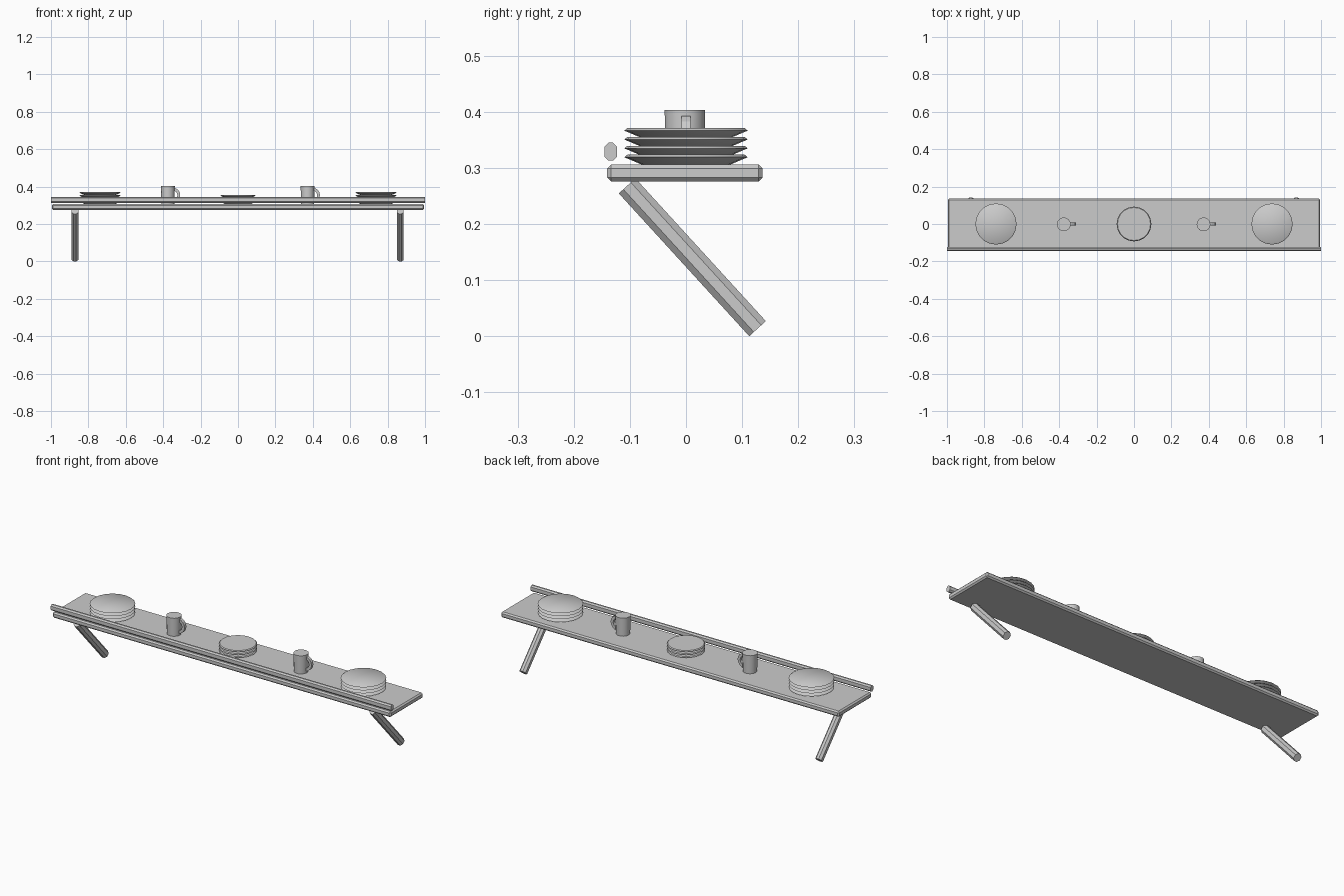
import bpy, bmesh, math
from mathutils import Vector, Matrix

if "Cube" in bpy.data.objects:
    bpy.data.objects.remove(bpy.data.objects["Cube"])


def make_object(name, bm, smooth=False):
    bmesh.ops.recalc_face_normals(bm, faces=bm.faces)
    mesh = bpy.data.meshes.new(name)
    bm.to_mesh(mesh)
    bm.free()
    obj = bpy.data.objects.new(name, mesh)
    bpy.context.collection.objects.link(obj)
    if smooth:
        bpy.context.view_layer.objects.active = obj
        obj.select_set(True)
        bpy.ops.object.shade_smooth_by_angle(angle=math.radians(40))
        obj.select_set(False)
    return obj


def bevelled_box(name, size, matrix, bevel, axis=None):
    """Box with chamfered edges; axis limits the chamfer to edges along it."""
    bm = bmesh.new()
    bmesh.ops.create_cube(bm, size=1)
    bmesh.ops.scale(bm, vec=size, verts=bm.verts)
    edges = [e for e in bm.edges if axis is None
             or abs((e.verts[0].co - e.verts[1].co)[axis]) > 1e-5]
    bmesh.ops.bevel(bm, geom=edges, offset=bevel, segments=1, affect='EDGES')
    bm.transform(matrix)
    return make_object(name, bm)


def lathe(name, profile, location, sides):
    bm = bmesh.new()
    rings = []
    for r, z in profile:
        rings.append([bm.verts.new((location[0] + r * math.cos(2 * math.pi * i / sides),
                                    location[1] + r * math.sin(2 * math.pi * i / sides),
                                    location[2] + z)) for i in range(sides)])
    for a, b in zip(rings, rings[1:]):
        for i in range(sides):
            j = (i + 1) % sides
            bm.faces.new((a[i], a[j], b[j], b[i]))
    bm.faces.new(rings[0])
    bm.faces.new(rings[-1])
    return make_object(name, bm, True)


def mug_handle(name, x, z):
    """Half ring with a square section."""
    bm = bmesh.new()
    steps, t, prev = 8, 0.008, None
    for k in range(steps + 1):
        a = math.pi / 2 - math.pi * k / steps
        ring = [bm.verts.new((x + r * math.cos(a), y, z + r * math.sin(a)))
                for r, y in ((0.024, -t), (0.039, -t), (0.039, t), (0.024, t))]
        if prev:
            for i in range(4):
                j = (i + 1) % 4
                bm.faces.new((prev[i], prev[j], ring[j], ring[i]))
        else:
            bm.faces.new(ring)
        prev = ring
    bm.faces.new(prev)
    return make_object(name, bm)


TOP = 0.306

# Shelf board and front rail
bevelled_box("shelf_board", (1.99, 0.277, 0.03),
             Matrix.Translation((0, -0.002, 0.291)), 0.007)
bevelled_box("front_rail", (2.0, 0.022, 0.032),
             Matrix.Translation((0, -0.134, 0.329)), 0.007, axis=0)

# Slanted struts
start, end = Vector((0, -0.105, 0.268)), Vector((0, 0.1275, 0.0135))
rot = Matrix.Rotation(math.atan2(-(end - start).y, (end - start).z), 4, 'X')
for side, x in (("left", -0.872), ("right", 0.868)):
    mid = (start + end) / 2 + Vector((x, 0, 0))
    bevelled_box("strut_" + side, (0.036, 0.04, (end - start).length),
                 Matrix.Translation(mid) @ rot, 0.011, axis=2)

# Plate stacks
for label, x, radius, count in (("left", -0.738, 0.11, 4),
                                ("middle", 0, 0.093, 3),
                                ("right", 0.738, 0.11, 4)):
    for i in range(count):
        lathe(f"plate_{label}_{i + 1}",
              [(radius * 0.72, 0), (radius, 0.013), (radius * 0.95, 0.0175)],
              (x, 0, TOP + i * 0.0158), 20)

# Mugs with handles
for label, x in (("left", -0.375), ("right", 0.372)):
    lathe("mug_" + label, [(0.035, 0), (0.037, 0.097)], (x, -0.002, TOP), 14)
    mug_handle("mug_handle_" + label, x + 0.027, 0.355)
